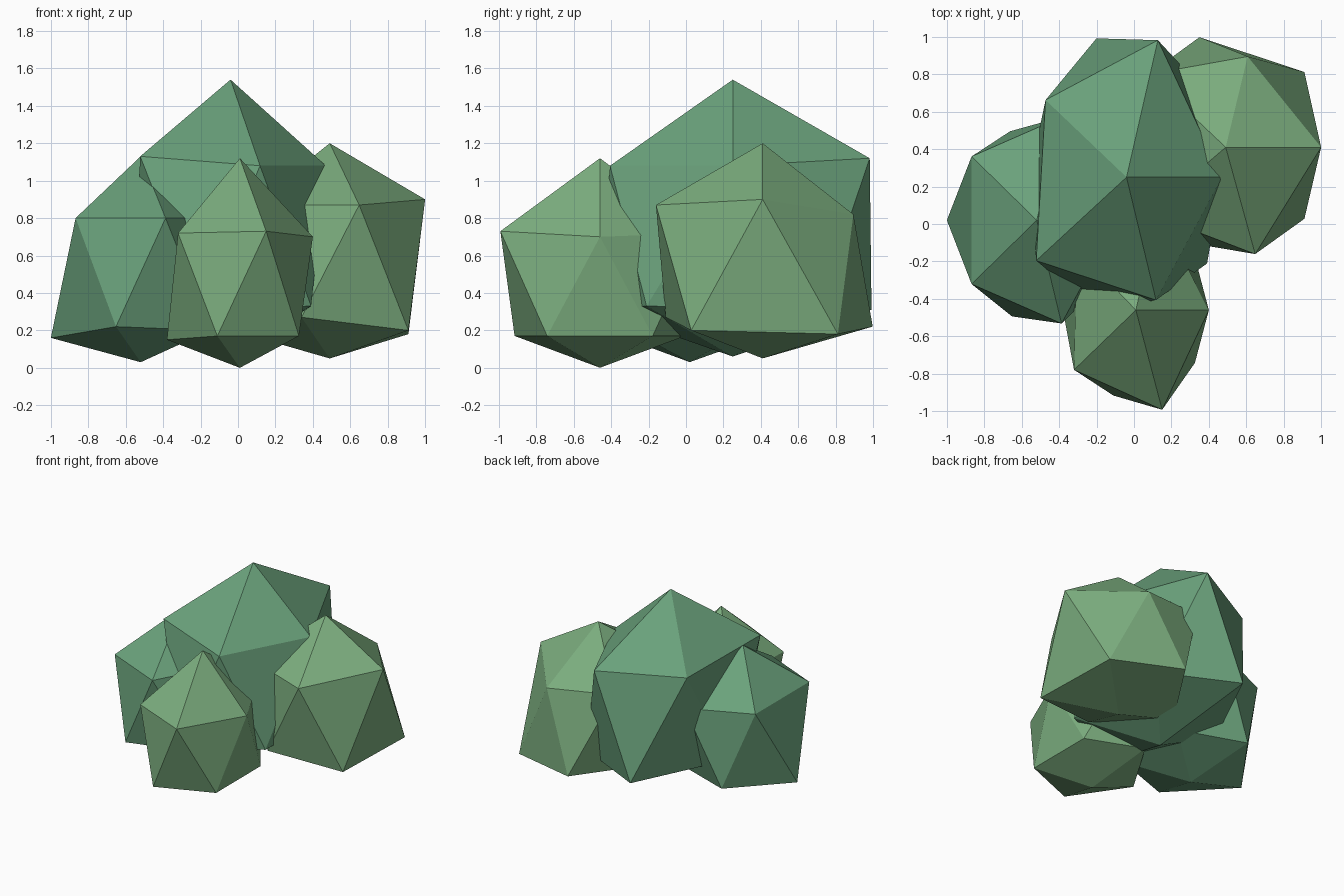
import bpy, bmesh, math

if "Cube" in bpy.data.objects:
    bpy.data.objects.remove(bpy.data.objects["Cube"])


def material(name, rgb):
    m = bpy.data.materials.new(name)
    m.diffuse_color = (*rgb, 1)
    m.use_nodes = True
    m.node_tree.nodes["Principled BSDF"].inputs["Base Color"].default_value = m.diffuse_color
    return m


light_green = material("light_leaf", (0.20, 0.42, 0.21))
deep_green = material("deep_leaf", (0.145, 0.36, 0.20))


def clump(name, mat, centre, top, bottom, upper, lower, nudges=None):
    """Faceted icosahedron clump. Each ring is (x radius, front y radius,
    back y radius, height); nudges shift single ring corners, keyed by
    ring letter and angle in degrees."""
    nudges = nudges or {}
    cx, cy = centre
    bm = bmesh.new()
    bmesh.ops.create_icosphere(bm, subdivisions=1, radius=1)
    for v in bm.verts:
        x, y, z = v.co
        if abs(z) > 0.9:
            v.co = (cx, cy, top if z > 0 else bottom)
            continue
        rx, front, back, height = upper if z > 0 else lower
        angle = round(math.degrees(math.atan2(y, x)))
        key = ("u" if z > 0 else "l", 180 if angle == -180 else angle)
        dx, dy, dz = nudges.get(key, (0, 0, 0))
        r = math.hypot(x, y)
        ry = back if y > 0 else front
        v.co = (cx + rx * x / r + dx, cy + ry * y / r + dy, height + dz)
    bmesh.ops.recalc_face_normals(bm, faces=bm.faces)
    mesh = bpy.data.meshes.new(name)
    bm.to_mesh(mesh)
    bm.free()
    mesh.materials.append(mat)
    obj = bpy.data.objects.new(name, mesh)
    bpy.context.collection.objects.link(obj)
    return obj


# Tall middle clump
clump("main_clump", deep_green, (-0.04, 0.25), 1.54, 0.06,
      (0.51, 0.69, 0.77, 1.10), (0.52, 0.75, 0.78, 0.31),
      {("u", -144): (-0.07, -0.04, 0.03), ("u", 144): (-0.02, -0.04, 0),
       ("u", 72): (0.01, 0, 0.02), ("u", -72): (0, 0, -0.02),
       ("u", 0): (0, 0, -0.02), ("l", -36): (0.01, -0.02, 0.02)})

# Left clump
clump("left_clump", deep_green, (-0.52, 0.02), 1.13, 0.03,
      (0.43, 0.58, 0.58, 0.80), (0.46, 0.54, 0.50, 0.20),
      {("l", 180): (-0.02, 0, -0.04), ("l", -108): (0.01, 0, 0.02)})

# Small front clump
clump("front_clump", light_green, (0.01, -0.46), 1.12, 0.0,
      (0.39, 0.56, 0.56, 0.72), (0.39, 0.48, 0.48, 0.17),
      {("u", -72): (0.02, 0, 0.01), ("u", -144): (-0.015, 0.01, 0),
       ("u", 0): (0, 0, -0.02), ("l", 180): (0, 0, -0.02)})

# Right clump
clump("right_clump", light_green, (0.49, 0.41), 1.20, 0.05,
      (0.51, 0.60, 0.51, 0.87), (0.52, 0.65, 0.65, 0.20),
      {("u", 0): (0, 0, 0.03), ("u", 72): (-0.04, 0, -0.05),
       ("u", 144): (0, 0.09, 0), ("l", 36): (0, 0.02, -0.02),
       ("l", 108): (0.02, -0.03, 0.02), ("l", -108): (0.01, 0.10, 0.07)})
